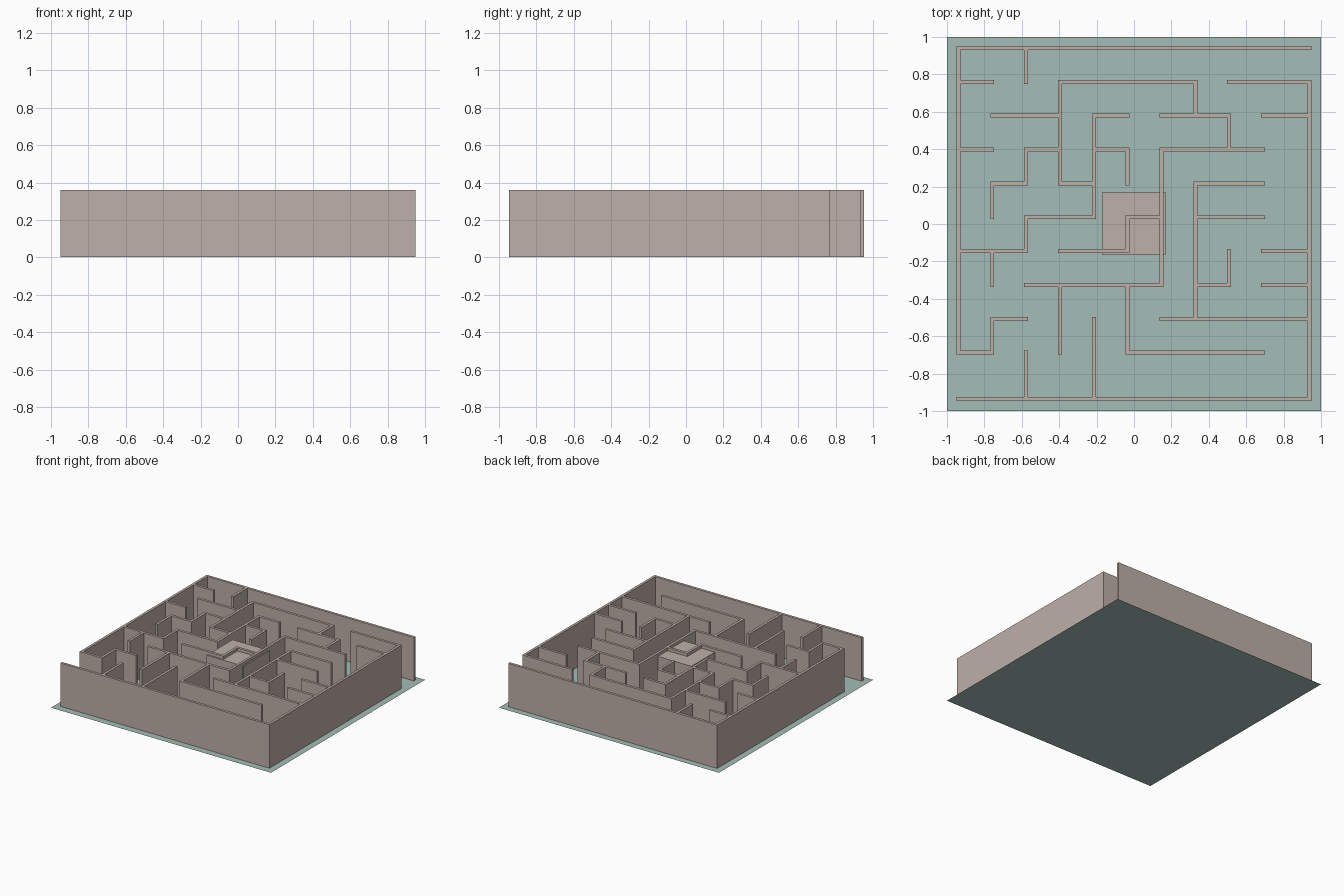
import bpy
import bmesh
from mathutils import Matrix, Vector

if "Cube" in bpy.data.objects:
    bpy.data.objects.remove(bpy.data.objects["Cube"])

STEP, HALF, BASE, TOP = 0.181, 0.0105, 0.003, 0.36


def material(name, rgb):
    mat = bpy.data.materials.new(name)
    mat.use_nodes = True
    colour = (*rgb, 1)
    mat.diffuse_color = colour
    mat.node_tree.nodes["Principled BSDF"].inputs["Base Color"].default_value = colour
    return mat


def finish(name, bm, mat):
    mesh = bpy.data.meshes.new(name)
    bm.to_mesh(mesh)
    bm.free()
    mesh.materials.append(mat)
    obj = bpy.data.objects.new(name, mesh)
    bpy.context.collection.objects.link(obj)
    return obj


def add_box(bm, low, high):
    low, high = Vector(low), Vector(high)
    place = Matrix.Translation((low + high) / 2) @ Matrix.Diagonal((*(high - low), 1))
    bmesh.ops.create_cube(bm, size=1, matrix=place)


# Grid line positions; the last line is the outer wall
def grid_x(k):
    return 0.938 if k == 10 else -0.939 + STEP * k


def grid_y(j):
    return -0.936 if j == 10 else 0.941 - STEP * j


stone = material("warm stone", (0.515, 0.434, 0.392))
green = material("pale green", (0.366, 0.515, 0.474))

# Floor sheet
bm = bmesh.new()
bmesh.ops.create_grid(bm, x_segments=1, y_segments=1, size=1)
finish("floor", bm, green)

# Each row string holds walls as start-end grid columns, back to front ("A" is the outer line)
ROWS = ["0A", "01 37 8A", "13 45 68 9A", "01 23 45 69", "12 34 79", "24 56 79",
        "02 35 9A", "26 78 9A", "12 6A", "01 59", "0A"]
# Each column string holds walls as start-end grid rows, left to right
COLUMNS = ["09", "45 67 89", "01 34 56 9A", "14 79", "25 8A", "34 56 79",
           "37", "12 48", "23 67", "", "1A"]


def build_walls(name, lines, along_x):
    bm = bmesh.new()
    for i, line in enumerate(lines):
        for span in line.split():
            a, b = (int(c, 16) for c in span)
            if along_x:
                x0, x1, y0, y1 = grid_x(a), grid_x(b), grid_y(i), grid_y(i)
            else:
                x0, x1, y0, y1 = grid_x(i), grid_x(i), grid_y(b), grid_y(a)
            add_box(bm, (x0 - HALF, y0 - HALF, BASE), (x1 + HALF, y1 + HALF, TOP))
    finish(name, bm, stone)


build_walls("cross_walls", ROWS, True)
build_walls("lengthwise_walls", COLUMNS, False)

# Solid block in the middle, just lower than the walls
bm = bmesh.new()
add_box(bm, (-0.168, -0.166, BASE), (0.168, 0.17, 0.335))
finish("centre_block", bm, stone)
